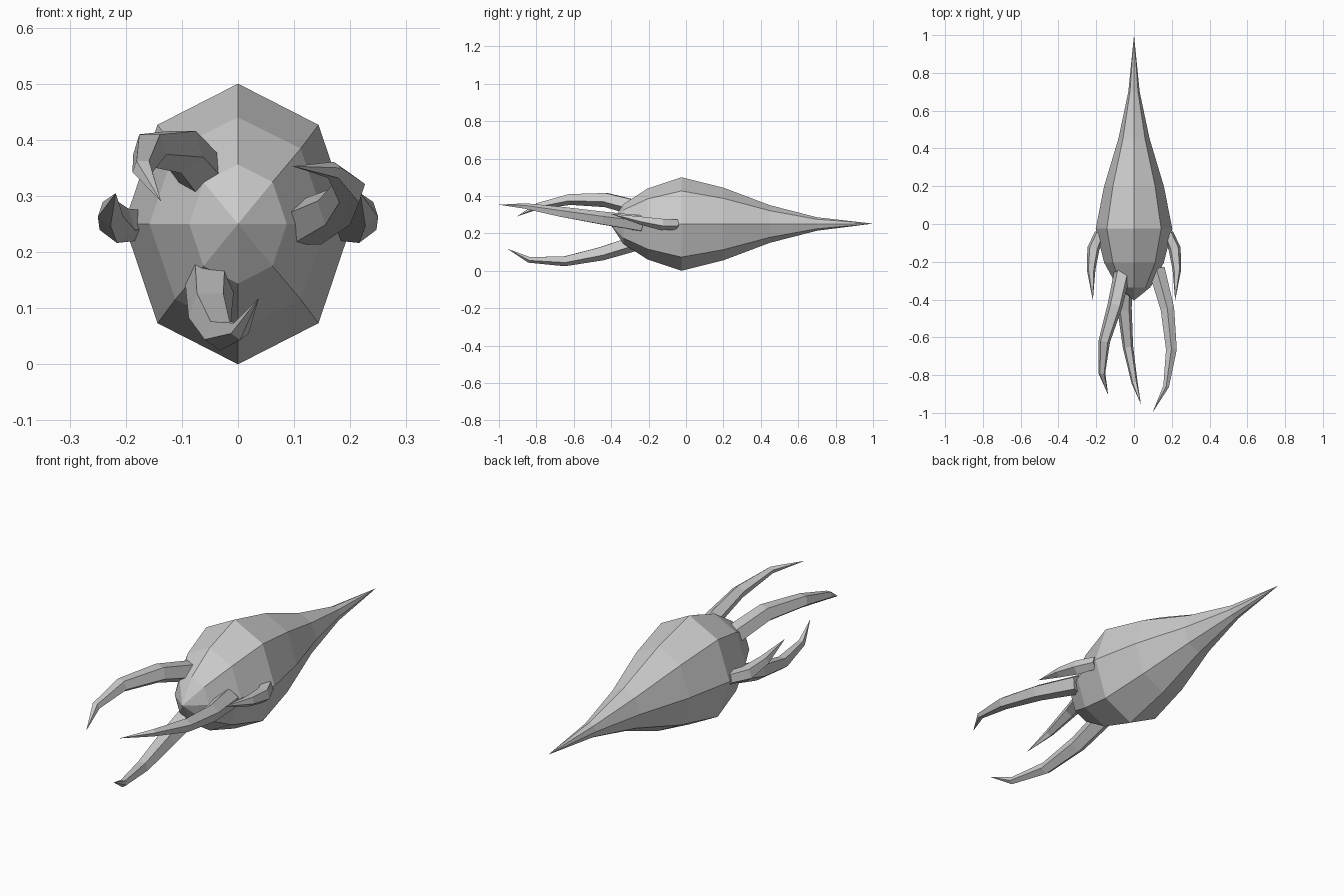
import bpy, bmesh, math
from mathutils import Vector

if "Cube" in bpy.data.objects:
    bpy.data.objects.remove(bpy.data.objects["Cube"])

grey = bpy.data.materials.new("plain grey")
grey.diffuse_color = (0.6, 0.6, 0.6, 1)
grey.use_nodes = True
grey.node_tree.nodes["Principled BSDF"].inputs["Base Color"].default_value = grey.diffuse_color


def loft(name, rings, tip, start=None):
    """Skin a list of point rings, closing with a tip and a start point or cap."""
    bm = bmesh.new()
    loops = [[bm.verts.new(p) for p in ring] for ring in rings]
    n = len(loops[0])
    for a, b in zip(loops, loops[1:]):
        for i in range(n):
            j = (i + 1) % n
            bm.faces.new((a[i], a[j], b[j], b[i]))
    ends = [(loops[-1], tip)] + ([(loops[0], start)] if start else [])
    for loop, point in ends:
        v = bm.verts.new(point)
        for i in range(n):
            bm.faces.new((loop[i], loop[(i + 1) % n], v))
    if not start:
        bm.faces.new(loops[0])
    bmesh.ops.recalc_face_normals(bm, faces=bm.faces)
    mesh = bpy.data.meshes.new(name)
    bm.to_mesh(mesh)
    bm.free()
    mesh.materials.append(grey)
    ob = bpy.data.objects.new(name, mesh)
    bpy.context.collection.objects.link(ob)
    return ob


def tentacle(name, path, tip, turn=0, sides=5):
    """Tapered limb; path holds (x, y, z, radius)."""
    pts = [Vector(p[:3]) for p in path] + [Vector(tip)]
    rings = []
    for k, p in enumerate(path):
        t = (pts[k + 1] - pts[max(k - 1, 0)]).normalized()
        side = t.cross(Vector((0, 0, 1))).normalized()
        up = side.cross(t)
        ring = []
        for i in range(sides):
            a = math.radians(turn) + math.tau * i / sides
            ring.append(pts[k] + p[3] * (side * math.cos(a) + up * math.sin(a)))
        rings.append(ring)
    return loft(name, rings, tip)


# Body: eight-sided spindle, taller than wide
profile = [(-0.335, 0.087, 0.106), (-0.205, 0.158, 0.19), (-0.025, 0.203, 0.25),
           (0.2, 0.158, 0.194), (0.45, 0.083, 0.1), (0.7, 0.03, 0.036)]
body_rings = [[(rx * math.cos(i * math.tau / 8), y, 0.25 + rz * math.sin(i * math.tau / 8))
               for i in range(8)] for y, rx, rz in profile]
loft("body", body_rings, (0, 1.0, 0.252), (0, -0.405, 0.25))

# Three long tentacles reaching forward
tentacle("upper_tentacle", [(-0.06, -0.25, 0.335, 0.046), (-0.1, -0.43, 0.382, 0.042),
                            (-0.157, -0.62, 0.384, 0.032), (-0.17, -0.79, 0.348, 0.019)],
         (-0.137, -0.905, 0.29), 54)
tentacle("right_tentacle", [(0.12, -0.24, 0.25, 0.046), (0.177, -0.45, 0.279, 0.038),
                            (0.198, -0.665, 0.312, 0.03), (0.17, -0.86, 0.345, 0.016)],
         (0.097, -1.0, 0.353), 18)
tentacle("lower_tentacle", [(-0.05, -0.26, 0.155, 0.046), (-0.05, -0.45, 0.095, 0.04),
                            (-0.032, -0.65, 0.053, 0.029), (0.003, -0.84, 0.06, 0.017)],
         (0.037, -0.955, 0.118), 54)

# Short side claws, mirrored
for label, s in (("left", -1), ("right", 1)):
    tentacle(label + "_claw", [(s * 0.18, -0.05, 0.25, 0.03), (s * 0.215, -0.13, 0.25, 0.034),
                               (s * 0.227, -0.24, 0.27, 0.024)],
             (s * 0.218, -0.405, 0.305), 54)
